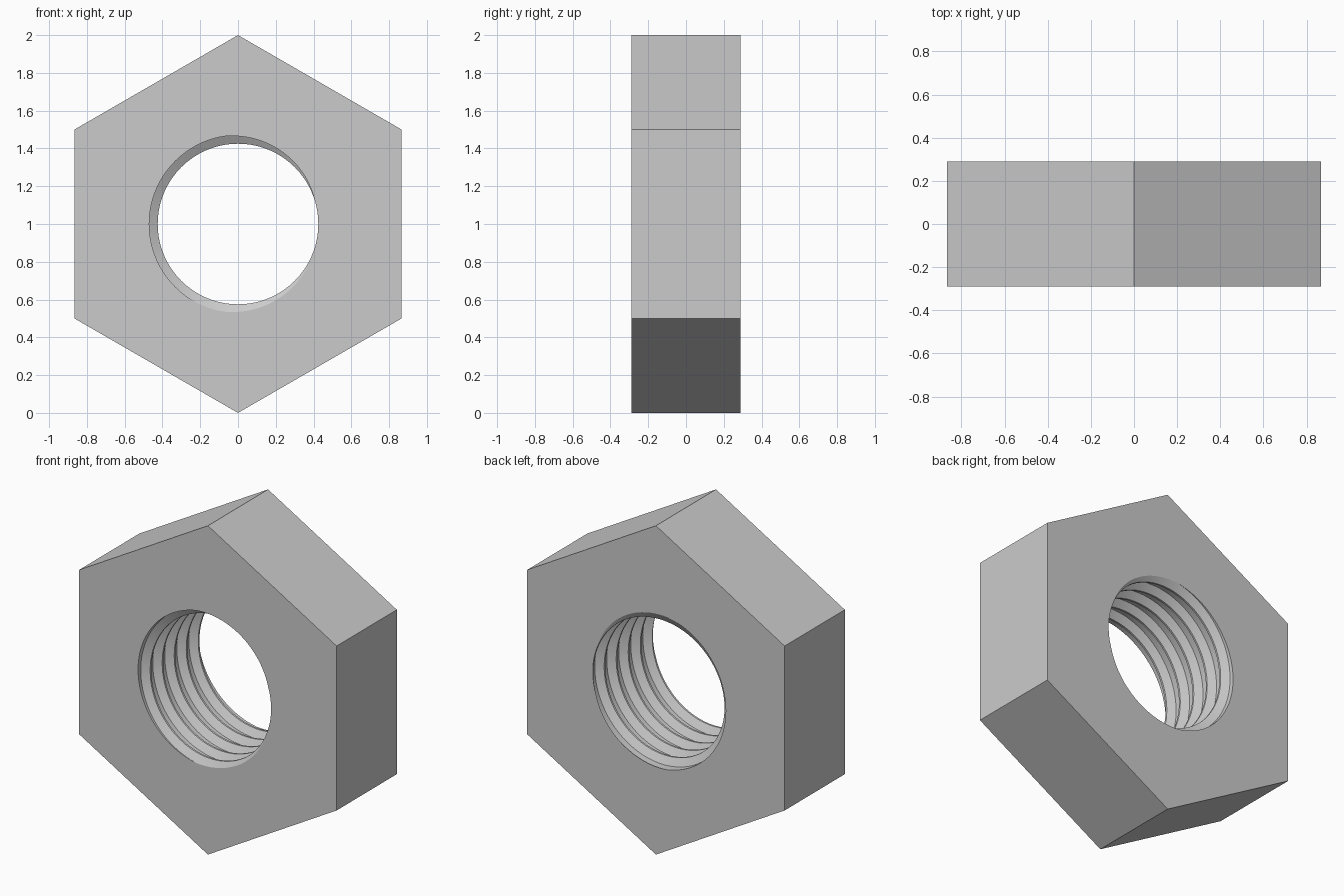
import bpy, bmesh
from math import pi, cos, sin, radians

cube = bpy.data.objects.get("Cube")
if cube:
    bpy.data.objects.remove(cube, do_unlink=True)

SEGS = 120                 # divisible by 12, so the hexagon corners fall on columns
SIDE = SEGS // 6           # columns per outer flat
HALF = 0.289               # half thickness
TURNS = 5
PITCH = 2 * HALF / TURNS
ROOT, CREST = 0.47, 0.425  # thread radii
ROOT_END, CREST_START = 0.225, 0.45   # half widths, in turns
APOTHEM = cos(pi / 6)

bm = bmesh.new()
shared = {}


def vert(radius, col, y):
    a = 2 * pi * (col % SEGS) / SEGS
    co = (radius * cos(a), y, 1 + radius * sin(a))
    key = tuple(round(c, 5) for c in co)
    if key not in shared:
        shared[key] = bm.verts.new(co)
    return shared[key]


def face(corners):
    corners = list(dict.fromkeys(corners))
    if len(corners) > 2:
        bm.faces.new(corners)


def thread_radius(col, y):
    s = (y / PITCH + col / SEGS) % 1
    s = min(s, 1 - s)
    t = (s - ROOT_END) / (CREST_START - ROOT_END)
    return ROOT + (CREST - ROOT) * min(max(t, 0), 1)


def rim_vert(col, y):
    return vert(thread_radius(col, y), col, y)


def thread_vert(col, turn):
    y = (turn - col / SEGS) * PITCH
    return rim_vert(col, min(max(y, -HALF), HALF))


def hex_vert(col, y):
    a = 2 * pi * (col % SEGS) / SEGS
    off = (a + pi / 6) % (pi / 3) - pi / 6     # angle from the nearest flat's middle
    return vert(APOTHEM / cos(off), col, y)


# Helical thread: root flat, flank, crest flat, flank on every turn
knots = [n + k for n in range(-4, 6)
         for k in (-CREST_START, -ROOT_END, ROOT_END, CREST_START)]
for col in range(SEGS):
    for low, high in zip(knots, knots[1:]):
        face([thread_vert(col, low), thread_vert(col, high),
              thread_vert(col + 1, high), thread_vert(col + 1, low)])

# Flat end faces around the hole
for col in range(SEGS):
    for y in (-HALF, HALF):
        ring = [rim_vert(col, y), hex_vert(col, y),
                hex_vert(col + 1, y), rim_vert(col + 1, y)]
        face(ring if y < 0 else ring[::-1])

# Six outer flats, one face each
for side in range(6):
    cols = range(side * SIDE - SIDE // 2, side * SIDE + SIDE // 2 + 1)
    face([hex_vert(c, HALF) for c in cols]
         + [hex_vert(c, -HALF) for c in reversed(cols)])

bmesh.ops.recalc_face_normals(bm, faces=bm.faces)

mesh = bpy.data.meshes.new("hex_nut")
bm.to_mesh(mesh)
bm.free()
nut = bpy.data.objects.new("hex_nut", mesh)
bpy.context.collection.objects.link(nut)

# Plain grey metal
grey = bpy.data.materials.new("grey_metal")
grey.use_nodes = True
colour = (0.6, 0.6, 0.6, 1)
grey.diffuse_color = colour
grey.node_tree.nodes["Principled BSDF"].inputs["Base Color"].default_value = colour
mesh.materials.append(grey)

bpy.ops.object.select_all(action="DESELECT")
nut.select_set(True)
bpy.context.view_layer.objects.active = nut
bpy.ops.object.shade_smooth_by_angle(angle=radians(25))
